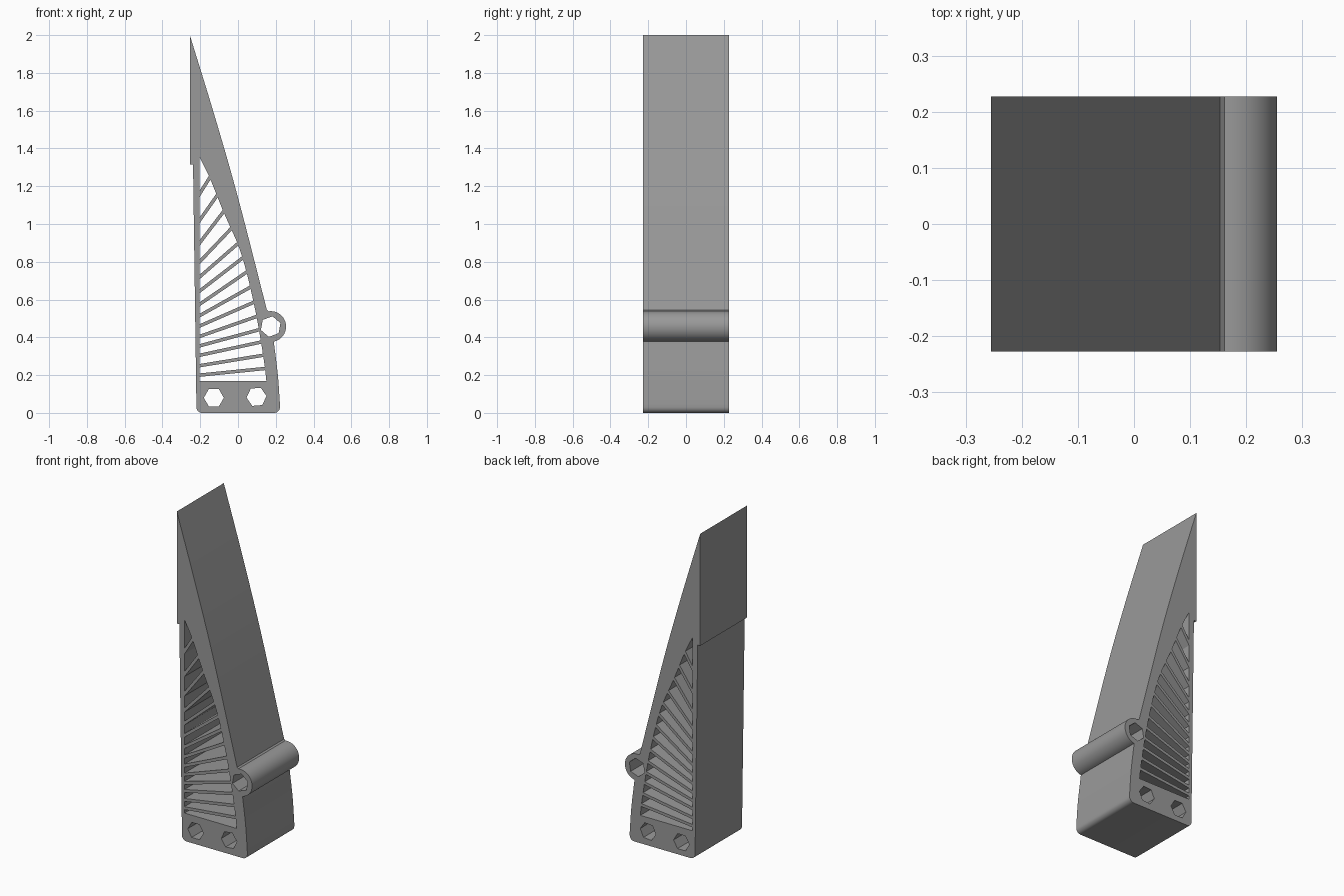
import bpy, bmesh, math
from mathutils import Vector, Matrix

if "Cube" in bpy.data.objects:
    bpy.data.objects.remove(bpy.data.objects["Cube"])

DEPTH = 0.454
grey = bpy.data.materials.new("mid_grey")
grey.diffuse_color = (0.32, 0.32, 0.32, 1)
grey.use_nodes = True
grey.node_tree.nodes["Principled BSDF"].inputs["Base Color"].default_value = grey.diffuse_color


def smooth_path(pts, steps=6):
    """Catmull-Rom curve through the points."""
    p = [Vector(q) for q in pts]
    p = [2 * p[0] - p[1]] + p + [2 * p[-1] - p[-2]]
    out = []
    for i in range(1, len(p) - 2):
        a, b, c, d = p[i - 1:i + 3]
        for s in range(steps):
            t = s / steps
            out.append(0.5 * (2 * b + (c - a) * t + (2 * a - 5 * b + 4 * c - d) * t * t
                              + (3 * b - a - 3 * c + d) * t ** 3))
    return out + [p[-2]]


def arc(cx, cz, r, a0, a1, n):
    return [Vector((cx + r * math.cos(math.radians(a0 + (a1 - a0) * i / n)),
                    cz + r * math.sin(math.radians(a0 + (a1 - a0) * i / n)))) for i in range(n + 1)]


def hexagon(cx, cz, r, turn):
    return arc(cx, cz, r, turn, turn + 300, 5)


# Outer outline: swept edge, pin barrel, rounded foot, stepped straight edge
outline = smooth_path([(-.255, 2), (-.123, 1.57), (0, 1.14), (.153, .545)])
outline += arc(.173, .457, .0815, 98, -78, 24)
outline += smooth_path([(.191, .365), (.211, .2), (.222, .045)])
outline += arc(.192, .03, .03, 0, -90, 6) + arc(-.19, .03, .03, -90, -180, 6)
outline += [Vector((-.238, 1.315)), Vector((-.255, 1.315))]

# Hexagonal pin and bolt holes
loops = [outline, hexagon(.173, .457, .055, 80),
         hexagon(-.128, .08, .053, 0), hexagon(.098, .085, .053, 5)]

# Slotted opening: straight left side, curved right side, slanted ribs between
LEFT, HALF_RIB = -.203, .009
edge = smooth_path([(LEFT, 1.352), (-.15, 1.245), (-.077, 1.065), (0, .89), (.045, .745),
                    (.09, .55), (.121, .38), (.143, .235), (.15, .17)])


def edge_x(z):
    for a, b in zip(edge, edge[1:]):
        if b.y <= z <= a.y:
            return a.x + (b.x - a.x) * (a.y - z) / (a.y - b.y)
    return edge[0].x if z > edge[0].y else edge[-1].x


def rib_side(zl, zr, sign):
    """Left and right end of one side of a rib."""
    slope = (zr - zl) / (edge_x(zr) - LEFT)
    start = zl + sign * HALF_RIB * math.sqrt(1 + slope * slope)
    lo, hi = .17, 1.352
    for _ in range(40):
        mid = (lo + hi) / 2
        if start + slope * (edge_x(mid) - LEFT) > mid:
            lo = mid
        else:
            hi = mid
    return Vector((LEFT, start)), Vector((edge_x(lo), lo))


rib_left = [1.16, 1.02, .90, .80, .72, .645, .575, .515, .46, .405, .355, .305, .25, .2]
rib_right = [1.245, 1.15, 1.065, .975, .895, .82, .745, .665, .585, .51, .44, .375, .305, .235]
top = [Vector((LEFT, 1.352))]
for zl, zr in zip(rib_left, rib_right):
    low_l, low_r = rib_side(zl, zr, 1)
    right_top = top[-1].y
    between = [p for p in edge if low_r.y + .004 < p.y < right_top - .004]
    loops.append(top + between + [low_r, low_l])
    top = list(rib_side(zl, zr, -1))
loops.append(top + [Vector((.15, .17)), Vector((LEFT, .17))])

# Fill the profile with its holes and extrude it to full depth
bm = bmesh.new()
for loop in loops:
    vs = [bm.verts.new((p.x, -DEPTH / 2, p.y)) for p in loop]
    for a, b in zip(vs, vs[1:] + vs[:1]):
        bm.edges.new((a, b))
bmesh.ops.triangle_fill(bm, edges=bm.edges[:], use_beauty=True, normal=(0, -1, 0))
res = bmesh.ops.extrude_face_region(bm, geom=bm.faces[:], use_keep_orig=True)
moved = [g for g in res["geom"] if isinstance(g, bmesh.types.BMVert)]
bmesh.ops.translate(bm, verts=moved, vec=(0, DEPTH, 0))
bmesh.ops.recalc_face_normals(bm, faces=bm.faces[:])

mesh = bpy.data.meshes.new("ribbed_wedge")
bm.to_mesh(mesh)
bm.free()
mesh.materials.append(grey)
wedge = bpy.data.objects.new("ribbed_wedge", mesh)
bpy.context.collection.objects.link(wedge)
bpy.context.view_layer.objects.active = wedge
wedge.select_set(True)
bpy.ops.object.shade_smooth_by_angle(angle=math.radians(30))
